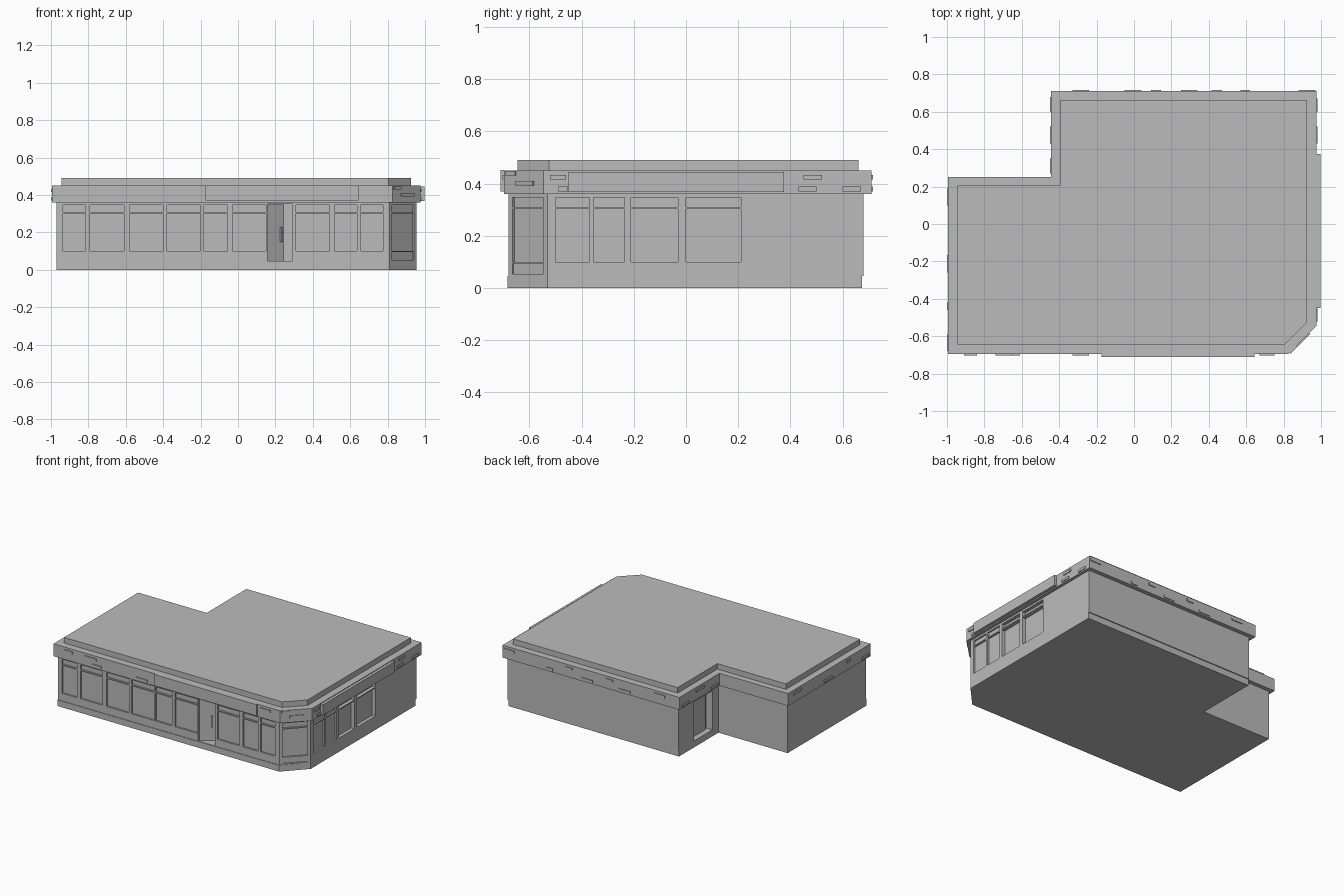
import bpy, bmesh
from mathutils import Vector

cube = bpy.data.objects.get("Cube")
if cube:
    bpy.data.objects.remove(cube, do_unlink=True)

grey = bpy.data.materials.new("plain_grey")
grey.use_nodes = True
grey.diffuse_color = (0.5, 0.5, 0.5, 1)
shader = grey.node_tree.nodes["Principled BSDF"]
shader.inputs["Base Color"].default_value = (0.5, 0.5, 0.5, 1)
shader.inputs["Roughness"].default_value = 0.8


def prisms(name, pieces):
    """One object made of upright prisms, each (plan points, bottom, top)."""
    bm = bmesh.new()
    for plan, low, high in pieces:
        base = bm.faces.new([bm.verts.new((p[0], p[1], low)) for p in plan])
        made = bmesh.ops.extrude_face_region(bm, geom=[base])["geom"]
        bmesh.ops.translate(bm, vec=(0, 0, high - low),
                            verts=[v for v in made if isinstance(v, bmesh.types.BMVert)])
    bmesh.ops.recalc_face_normals(bm, faces=bm.faces)
    mesh = bpy.data.meshes.new(name)
    bm.to_mesh(mesh)
    bm.free()
    mesh.materials.append(grey)
    obj = bpy.data.objects.new(name, mesh)
    bpy.context.collection.objects.link(obj)
    return obj


def footprint(left, right, front, back, step_x, step_y, cut_x, cut_y):
    """L-shaped plan with a cut corner, counter-clockwise."""
    return [(left, front), (cut_x, front), (right, cut_y), (right, back),
            (step_x, back), (step_x, step_y), (left, step_y)]


def strip(a, b, out, depth):
    """Plan of a box along a wall from a to b, reaching out and inwards."""
    a, b = Vector(a), Vector(b)
    d = (b - a).normalized()
    n = Vector((d.y, -d.x))
    return [a + n * out, b + n * out, b - n * depth, a - n * depth]


def on_cut(plan, start, end):
    """Two points along the cut corner of a plan, as fractions."""
    a, b = Vector(plan[1]), Vector(plan[2])
    return a.lerp(b, start), a.lerp(b, end)


# Main masses
wall = footprint(-0.97, 0.955, -0.68, 0.68, -0.415, 0.22, 0.81, -0.53)
base = footprint(-0.97, 0.955, -0.684, 0.673, -0.415, 0.22, 0.81, -0.53)
band = footprint(-0.994, 0.976, -0.696, 0.71, -0.444, 0.25, 0.825, -0.545)
roof = footprint(-0.945, 0.925, -0.645, 0.66, -0.395, 0.205, 0.805, -0.525)
walls = prisms("walls", [(wall, 0.045, 0.36)])
prisms("plinth", [(base, 0, 0.045)])
prisms("fascia_band", [(band, 0.36, 0.45)])
prisms("roof_slab", [(roof, 0.45, 0.49)])

# Window openings: a tall pane with a shallow transom pane over it
openings = []


def window(a, b, depth):
    openings.append((strip(a, b, 0.02, depth), 0.1, 0.302))
    openings.append((strip(a, b, 0.02, depth), 0.31, 0.346))


front_y, right_x = wall[0][1], wall[2][0]
for x, width in [(-0.935, 0.12), (-0.79, 0.18), (-0.58, 0.18), (-0.38, 0.18), (-0.185, 0.13),
                 (-0.03, 0.18), (0.31, 0.18), (0.515, 0.12), (0.655, 0.12)]:
    window((x, front_y), (x + width, front_y), 0.012)
for y, width, depth in [(-0.5, 0.13, 0.012), (-0.355, 0.12, 0.012),
                        (-0.21, 0.18, 0.025), (0, 0.21, 0.025)]:
    window((right_x, y), (right_x, y + width), depth)
window(*on_cut(wall, 0.1, 0.9), 0.012)
openings.append((strip(*on_cut(wall, 0.1, 0.9), 0.02, 0.008), 0.053, 0.094))

# Door recesses
step_x = wall[4][0]
openings.append((strip((0.157, front_y), (0.292, front_y), 0.02, 0.1), 0.047, 0.352))
openings.append((strip((step_x, 0.5), (step_x, 0.29), 0.02, 0.05), 0.047, 0.33))

cutter = prisms("opening_cutter", openings)
cutter.hide_render = True
cut = walls.modifiers.new("openings", "BOOLEAN")
cut.operation = "DIFFERENCE"
cut.solver = "EXACT"
cut.object = cutter
bpy.context.view_layer.objects.active = walls
bpy.ops.object.modifier_apply(modifier=cut.name)
bpy.data.objects.remove(cutter, do_unlink=True)

# Front door standing ajar with its pull handle, and the rear door
prisms("front_door", [(strip((0.159, -0.67), (0.246, -0.61), 0, 0.008), 0.047, 0.35)])
prisms("front_door_handle", [(strip((0.225, -0.63), (0.233, -0.625), 0.012, 0), 0.15, 0.23)])
prisms("rear_door", [(strip((step_x + 0.04, 0.48), (step_x + 0.04, 0.31), 0, 0.012), 0.047, 0.31)])

# Blank boards on the band
prisms("front_board", [(strip((-0.175, -0.696), (0.645, -0.696), 0.014, 0), 0.37, 0.452)])
prisms("side_board", [(strip((0.976, -0.45), (0.976, 0.375), 0.02, 0), 0.368, 0.445)])

# Small raised plates scattered along the band
plates = []


def plate(a, b, low):
    plates.append((strip(a, b, 0.006, 0.002), low, low + 0.018))


low, high = 0.37, 0.415
for x0, x1, z in [(-0.91, -0.84, high), (-0.74, -0.65, high), (-0.68, -0.61, low),
                  (-0.33, -0.24, low), (0.67, 0.75, high)]:
    plate((x0, -0.696), (x1, -0.696), z)
for y0, y1, z in [(-0.52, -0.46, high), (-0.49, -0.452, low), (0.43, 0.5, low),
                  (0.45, 0.52, high), (0.6, 0.67, low)]:
    plate((0.976, y0), (0.976, y1), z)
for x0, x1, z in [(0.97, 0.88, high), (0.62, 0.57, low), (0.47, 0.415, high), (0.34, 0.25, low),
                  (0.145, 0.09, high), (0.04, -0.05, low), (-0.24, -0.33, high)]:
    plate((x0, 0.71), (x1, 0.71), z)
for y0, y1, z in [(0.68, 0.6, low), (0.52, 0.43, high), (0.35, 0.27, low)]:
    plate((-0.444, y0), (-0.444, y1), z)
for y0, y1, z in [(0.19, 0.1, high), (-0.165, -0.26, low), (-0.42, -0.46, high), (-0.59, -0.68, low)]:
    plate((-0.994, y0), (-0.994, y1), z)
plate(*on_cut(band, 0.3, 0.75), 0.392)
plate(*on_cut(band, 0.05, 0.3), 0.43)
prisms("band_plates", plates)
